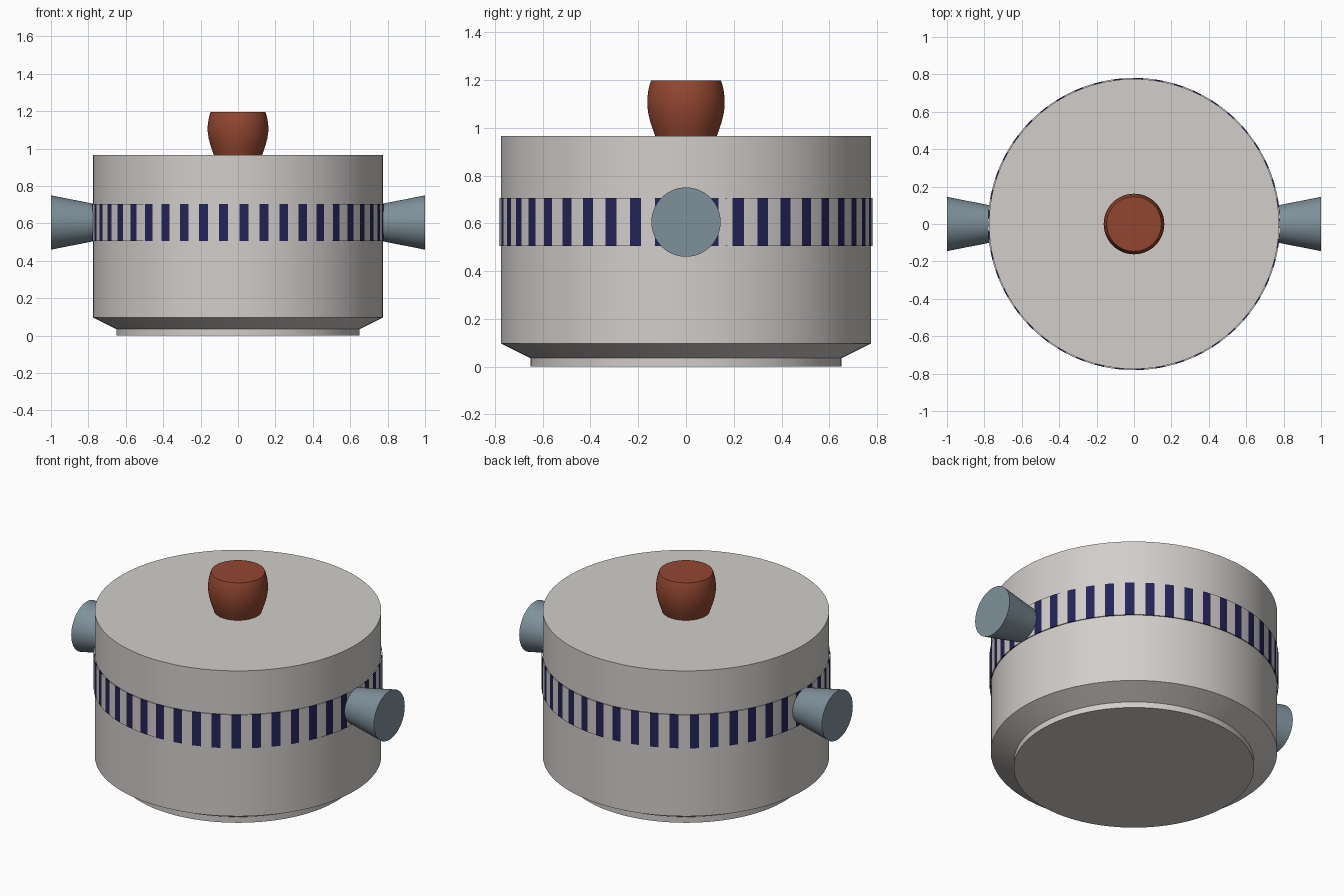
import bpy, math
from mathutils import Matrix

if "Cube" in bpy.data.objects:
    bpy.data.objects.remove(bpy.data.objects["Cube"])


def material(name, rgb):
    m = bpy.data.materials.new(name)
    m.diffuse_color = (*rgb, 1)
    m.use_nodes = True
    m.node_tree.nodes["Principled BSDF"].inputs["Base Color"].default_value = m.diffuse_color
    return m


STEEL = material("pale steel", (0.64, 0.615, 0.595))
NAVY = material("navy stripe", (0.017, 0.017, 0.10))
HANDLE = material("blue grey", (0.21, 0.28, 0.325))
KNOB = material("red brown", (0.29, 0.062, 0.030))


def finish(name, verts, faces, mats, transform=None):
    mesh = bpy.data.meshes.new(name)
    mesh.from_pydata(verts, [], faces)
    if transform:
        mesh.transform(transform)
    for m in mats:
        mesh.materials.append(m)
    ob = bpy.data.objects.new(name, mesh)
    bpy.context.collection.objects.link(ob)
    bpy.ops.object.select_all(action='DESELECT')
    bpy.context.view_layer.objects.active = ob
    ob.select_set(True)
    bpy.ops.object.shade_smooth_by_angle(angle=math.radians(25))
    return ob


def lathe(name, profile, mat, n=128, transform=None):
    """Spin (radius, z) points, listed bottom to top, and cap both ends."""
    verts = [(r * math.cos(2 * math.pi * i / n), r * math.sin(2 * math.pi * i / n), z)
             for r, z in profile for i in range(n)]
    faces = [(k * n + i, k * n + (i + 1) % n, (k + 1) * n + (i + 1) % n, (k + 1) * n + i)
             for k in range(len(profile) - 1) for i in range(n)]
    faces.append(tuple(reversed(range(n))))
    top = (len(profile) - 1) * n
    faces.append(tuple(range(top, top + n)))
    return finish(name, verts, faces, [mat], transform)


# Pot body with stepped, chamfered foot
lathe("pot_body", [(0.65, 0), (0.65, 0.035), (0.775, 0.097), (0.775, 0.965)], STEEL)

# Barrel shaped lid knob
lathe("lid_knob", [(0.125, 0.955), (0.136, 0.985), (0.148, 1.02), (0.157, 1.055),
                   (0.162, 1.09), (0.162, 1.12), (0.158, 1.155), (0.152, 1.18),
                   (0.146, 1.197)], KNOB, 64)

# Two flared side handles
for side, name in ((1, "right_handle"), (-1, "left_handle")):
    lathe(name, [(0.094, 0.74), (0.145, 1.0)], HANDLE, 64,
          Matrix.Translation((0, 0, 0.605)) @ Matrix.Rotation(side * math.pi / 2, 4, 'Y'))

# Striped band: closed ring, outer faces coloured by angle
COUNT, WIDTH, OFFSET = 45, 3.6, 0.3
step = 360 / COUNT
angles = []
for s in range(COUNT):
    c = s * step + OFFSET
    angles += [c - WIDTH / 2, c, c + WIDTH / 2, c + step / 2]
section = [(0.781, 0.505), (0.781, 0.705), (0.768, 0.705), (0.768, 0.505)]
verts = [(r * math.cos(math.radians(a)), r * math.sin(math.radians(a)), z)
         for a in angles for r, z in section]
n = len(angles)
faces = [(4 * i + k, 4 * ((i + 1) % n) + k, 4 * ((i + 1) % n) + (k + 1) % 4, 4 * i + (k + 1) % 4)
         for i in range(n) for k in range(4)]
band = finish("striped_band", verts, faces, [STEEL, NAVY])
for p in band.data.polygons:
    if p.index // 4 % 4 < 2:
        p.material_index = 1
